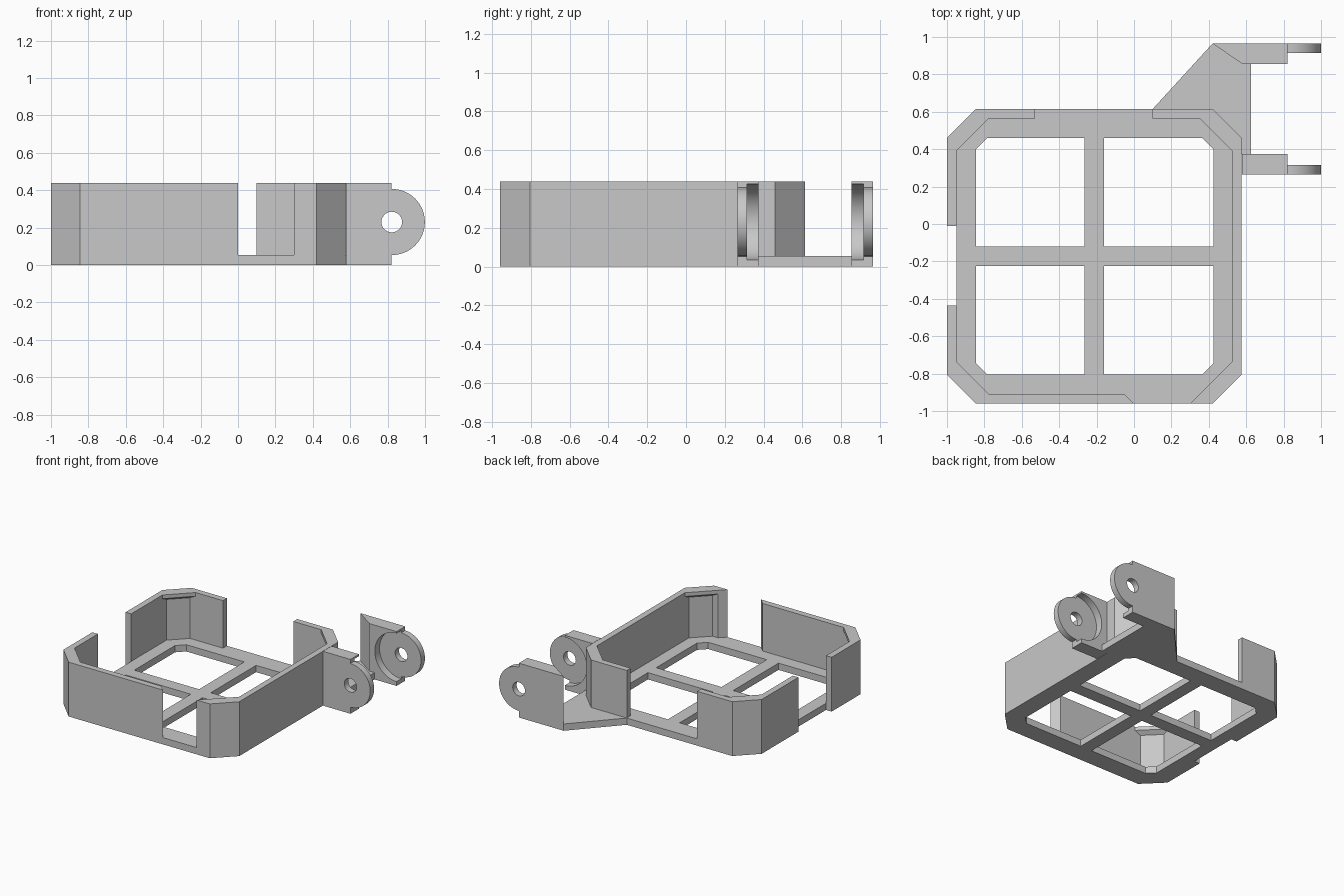
import bpy, bmesh, math

if "Cube" in bpy.data.objects:
    bpy.data.objects.remove(bpy.data.objects["Cube"])

H, BASE = 0.44, 0.055            # wall height, floor thickness
CX, CY = -0.2125, -0.1725        # centre of the tray

grey = bpy.data.materials.new("plain grey")
grey.diffuse_color = (0.58, 0.58, 0.58, 1)
grey.use_nodes = True
grey.node_tree.nodes["Principled BSDF"].inputs["Base Color"].default_value = grey.diffuse_color


def finish(name, bm):
    bmesh.ops.remove_doubles(bm, verts=bm.verts, dist=1e-4)
    bmesh.ops.recalc_face_normals(bm, faces=bm.faces)
    me = bpy.data.meshes.new(name)
    bm.to_mesh(me)
    bm.free()
    me.materials.clear()
    me.materials.append(grey)
    ob = bpy.data.objects.new(name, me)
    bpy.context.collection.objects.link(ob)
    bpy.ops.object.select_all(action='DESELECT')
    ob.select_set(True)
    bpy.context.view_layer.objects.active = ob
    bpy.ops.object.shade_smooth_by_angle(angle=math.radians(30))
    return ob


def plate(name, loops, lo, hi, upright=False):
    """Extrude an outline with holes from lo to hi, along z or (upright) along y."""
    cu = bpy.data.curves.new(name, 'CURVE')
    cu.dimensions, cu.fill_mode, cu.extrude = '2D', 'BOTH', (hi - lo) / 2
    for pts in loops:
        sp = cu.splines.new('POLY')
        sp.points.add(len(pts) - 1)
        for p, (x, y) in zip(sp.points, pts):
            p.co = (x, y, 0, 1)
        sp.use_cyclic_u = True
    tmp = bpy.data.objects.new("outline", cu)
    bpy.context.collection.objects.link(tmp)
    dg = bpy.context.evaluated_depsgraph_get()
    me = bpy.data.meshes.new_from_object(tmp.evaluated_get(dg))
    bm = bmesh.new()
    bm.from_mesh(me)
    bpy.data.objects.remove(tmp)
    bpy.data.meshes.remove(me)
    for v in bm.verts:
        x, y, z = v.co
        z += (lo + hi) / 2
        v.co = (x, z, y) if upright else (x, y, z)
    return finish(name, bm)


def arc(cx, cy, r, a0, a1, n):
    return [(cx + r * math.cos(math.radians(a0 + (a1 - a0) * i / n)),
             cy + r * math.sin(math.radians(a0 + (a1 - a0) * i / n))) for i in range(n + 1)]


# Floor with chamfered corners, a notch on the left and four windows
floor = [(-0.845, -0.96), (0.42, -0.96), (0.575, -0.805), (0.575, 0.46), (0.42, 0.615),
         (-0.845, 0.615), (-1, 0.46), (-1, -0.01), (-0.95, -0.01), (-0.95, -0.435),
         (-1, -0.435), (-1, -0.805)]
windows = []
for sx, xi, xo in ((-1, -0.265, -0.845), (1, -0.16, 0.425)):
    for sy, yi, yo in ((-1, -0.225, -0.805), (1, -0.12, 0.46)):
        windows.append([(xi, yi), (xo, yi), (xo, yo - sy * 0.06),
                        (xo - sx * 0.06, yo), (xi, yo)])
plate("floor", [floor] + windows, 0, BASE)

# Walls standing on the floor
plate("front_left_wall", [[(-1, -0.435), (-1, -0.805), (-0.845, -0.96), (0, -0.96),
                           (-0.05, -0.91), (-0.825, -0.91), (-0.95, -0.785),
                           (-0.95, -0.435)]], BASE, H)
plate("back_left_wall", [[(-1, -0.01), (-1, 0.46), (-0.845, 0.615), (-0.53, 0.615),
                          (-0.53, 0.565), (-0.825, 0.565), (-0.95, 0.44),
                          (-0.95, -0.01)]], BASE, H)
plate("right_wall", [[(0.3, -0.96), (0.42, -0.96), (0.575, -0.805), (0.575, 0.46),
                      (0.42, 0.615), (0.1, 0.615), (0.1, 0.565), (0.4, 0.565),
                      (0.525, 0.44), (0.525, -0.785), (0.4, -0.91), (0.35, -0.91)]], BASE, H)

# Retaining lips across the inside top of each corner
for name, sx, sy in (("front_left_lip", -1, -1), ("front_right_lip", 1, -1),
                     ("back_left_lip", -1, 1), ("back_right_lip", 1, 1)):
    a, b, c = 0.7375, 0.6125, 0.5625
    rows = [(a, b, H), (b, a, H), (c, a, H), (a, c, H),
            (a, b, 0.385), (b, a, 0.385), (c, a, 0.41), (a, c, 0.41)]
    bm = bmesh.new()
    v = [bm.verts.new((CX + sx * x, CY + sy * y, z)) for x, y, z in rows]
    for f in ((0, 1, 2, 3), (4, 5, 1, 0), (5, 6, 2, 1), (6, 7, 3, 2), (7, 4, 0, 3),
              (4, 7, 5), (7, 6, 5)):
        bm.faces.new([v[i] for i in f])
    finish(name, bm)

# Bracket floor and the slanted end of the back arm
plate("bracket_floor", [[(0.1, 0.615), (0.42, 0.615), (0.575, 0.46), (0.575, 0.375),
                         (0.625, 0.375), (0.625, 0.855), (0.58, 0.855),
                         (0.42, 0.965)]], 0, BASE)
plate("back_arm_end", [[(0.42, 0.965), (0.58, 0.855), (0.58, 0.965)]], 0, H)

# Hinge arms: an outer half with a pierced round lug, an inner half with a round recess
PX, PZ = 0.822, 0.23
lug = [(0.577, 0), (PX, 0)] + arc(PX, PZ, 0.177, -90, 90, 32) + [(PX, H), (0.577, H)]
hole = arc(PX, PZ, 0.055, 0, 352.5, 47)
recess = ([(0.577, 0), (PX, 0)] + arc(PX, PZ, 0.195, 270, 90, 32)
          + [(PX, H), (0.577, H)])
# the pin hole pierces the lug half only; the recess clears it on the inner half
for name, outer, inner in (("front", (0.265, 0.315), (0.315, 0.375)),
                           ("back", (0.915, 0.965), (0.855, 0.915))):
    plate(name + "_hinge_lug", [lug, hole], *outer, upright=True)
    plate(name + "_hinge_arm", [recess], *inner, upright=True)
